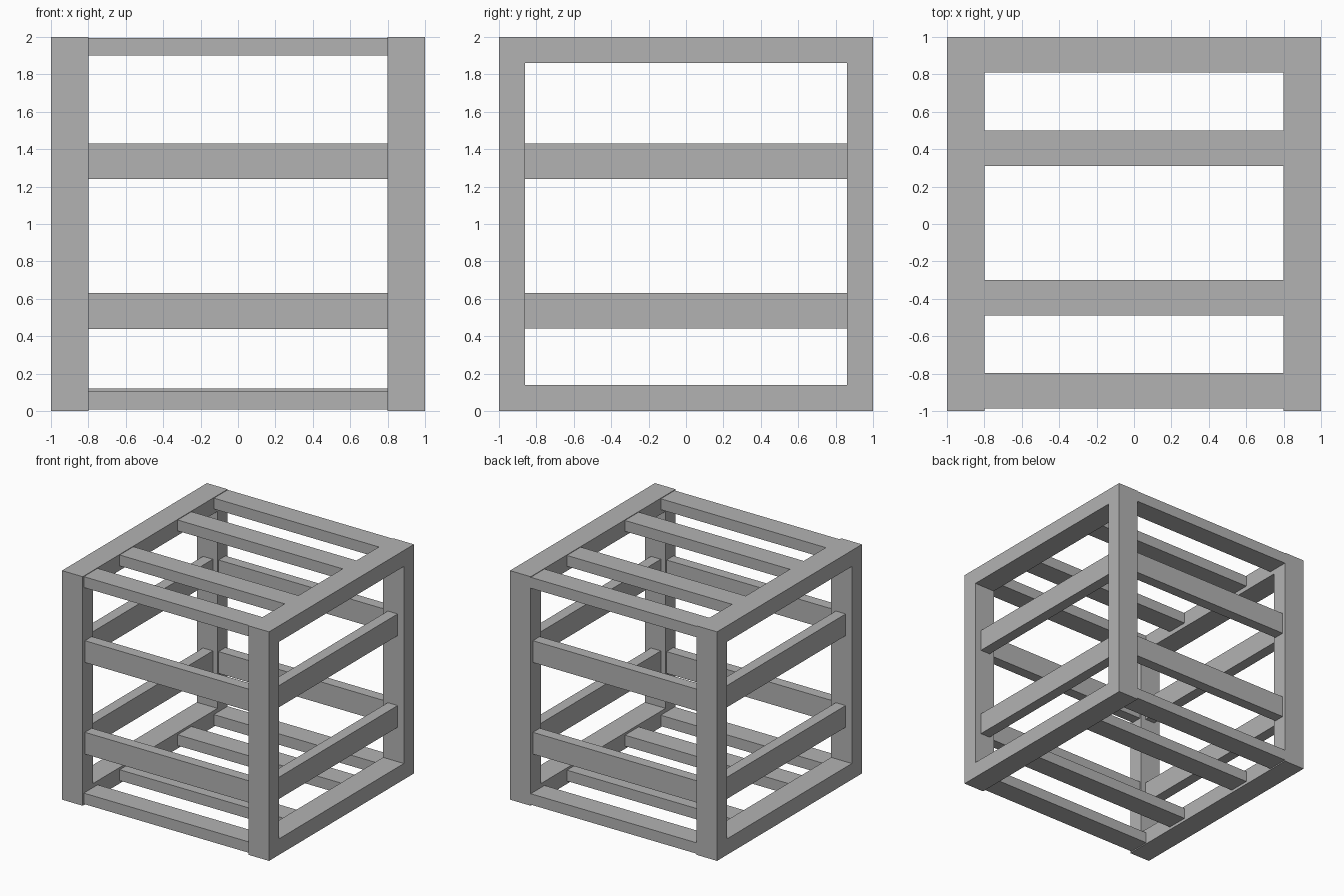
import bpy
import bmesh

cube = bpy.data.objects.get("Cube")
if cube:
    bpy.data.objects.remove(cube, do_unlink=True)

grey = bpy.data.materials.new("plain grey")
grey.use_nodes = True
colour = (0.45, 0.45, 0.45, 1)
grey.diffuse_color = colour
grey.node_tree.nodes["Principled BSDF"].inputs["Base Color"].default_value = colour

INNER = 0.8     # inner face of the side frames
OPEN = 0.86     # half size of the frame opening
WIDE, THICK = 0.19, 0.095


def add_object(name, bm):
    bmesh.ops.recalc_face_normals(bm, faces=bm.faces)
    mesh = bpy.data.meshes.new(name)
    bm.to_mesh(mesh)
    bm.free()
    mesh.materials.append(grey)
    obj = bpy.data.objects.new(name, mesh)
    bpy.context.collection.objects.link(obj)


def add_box(name, low, high):
    bm = bmesh.new()
    bmesh.ops.create_cube(bm, size=1)
    for v in bm.verts:
        v.co = [(a + b) / 2 + c * (b - a) for a, b, c in zip(low, high, v.co)]
    add_object(name, bm)


def add_frame(name, x0, x1):
    """Square frame with a square opening, extruded along x."""
    bm = bmesh.new()
    corners = [(-1, -1), (1, -1), (1, 1), (-1, 1)]
    outer, inner = [[bm.verts.new((x0, y * r, 1 + z * r)) for y, z in corners]
                    for r in (1, OPEN)]
    faces = []
    for i in range(4):
        j = (i + 1) % 4
        faces.append(bm.faces.new((outer[i], outer[j], inner[j], inner[i])))
    grown = bmesh.ops.extrude_face_region(bm, geom=faces, use_keep_orig=True)["geom"]
    for v in grown:
        if isinstance(v, bmesh.types.BMVert):
            v.co.x = x1
    add_object(name, bm)


# Side frames and the slats set into them
for side, s in (("left", 1), ("right", -1)):
    add_frame(side + "_frame", *sorted((s * INNER, s)))
    x0, x1 = sorted((s * 0.94, s * (0.94 - THICK)))
    for level, z in (("lower", 0.44), ("upper", 1.24)):
        add_box(f"{side}_{level}_slat", (x0, -OPEN, z), (x1, OPEN, z + WIDE))

# Front and back slats between the posts
for side, s in (("front", -1), ("back", 1)):
    y0, y1 = sorted((s * 0.97, s * (0.97 - THICK)))
    for level, z in (("lower", 0.44), ("upper", 1.24)):
        add_box(f"{side}_{level}_slat", (-INNER, y0, z), (INNER, y1, z + WIDE))

# Top and bottom slats across the frames
rows = (("front", -0.985, 0.01), ("mid_front", -0.49, 0.025),
        ("mid_back", 0.31, 0.025), ("back", 0.81, 0.01))
for row, y, z in rows:
    add_box(f"top_{row}_slat", (-INNER, y, 1.9), (INNER, y + WIDE, 1.995))
    add_box(f"bottom_{row}_slat", (-INNER, y, z), (INNER, y + WIDE, z + THICK))
